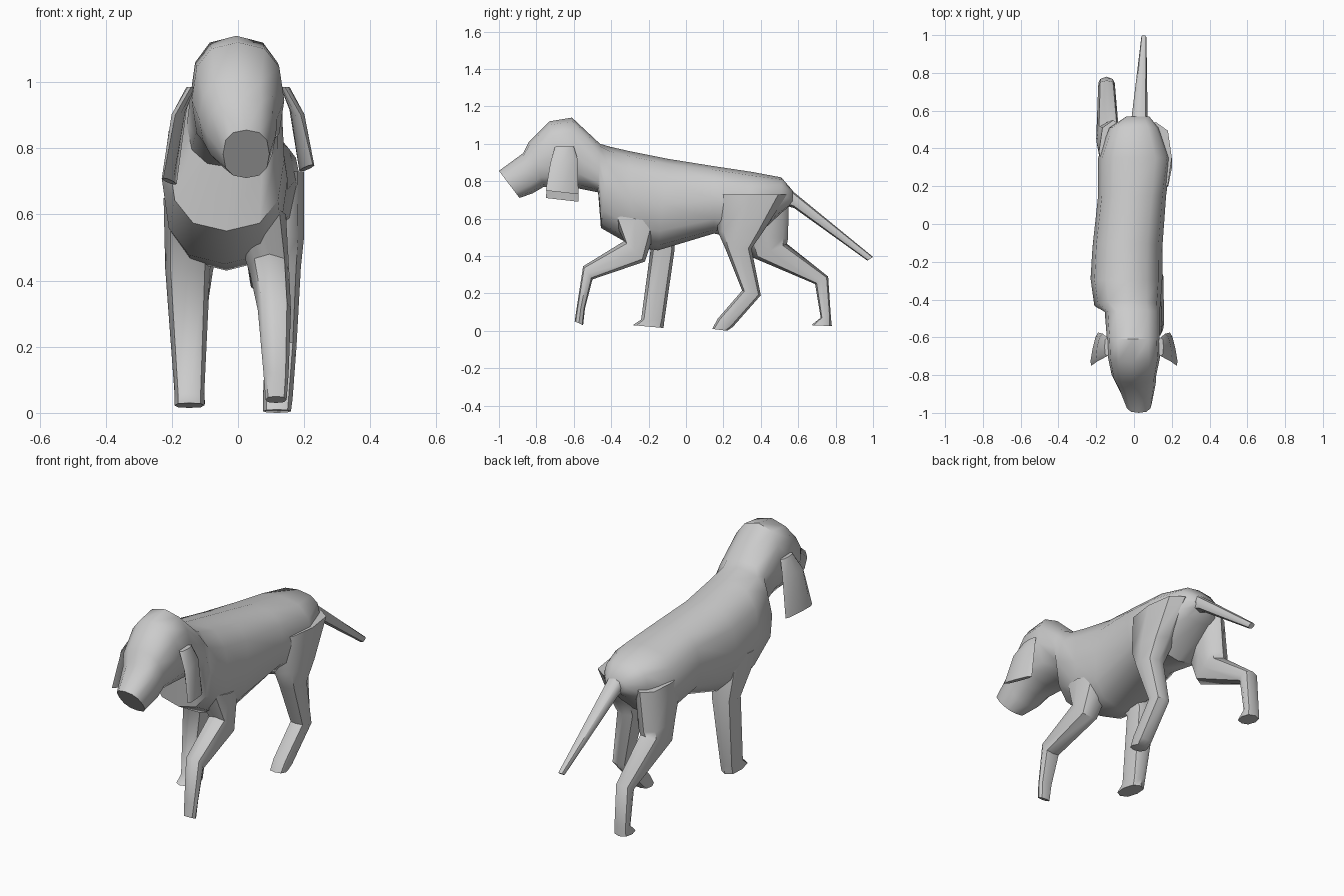
import bpy, bmesh, math
from mathutils import Vector


def loft(name, rings, sides=8, power=0.8):
    """Skin closed rings. Each ring: edge point a (y, z), opposite edge point b (y, z),
    centre x, half width in x, and optional x skew from a to b."""
    bm = bmesh.new()
    loops = []
    for a, b, x, hw, *skew in rings:
        s = skew[0] if skew else 0
        pa, pb = Vector((x - s, *a)), Vector((x + s, *b))
        mid, half = (pa + pb) / 2, (pb - pa) / 2
        loop = []
        for i in range(sides):
            t = 2 * math.pi * i / sides
            c, n = (math.copysign(abs(v) ** power, v) if abs(v) > 1e-6 else 0
                    for v in (math.cos(t), math.sin(t)))
            loop.append(bm.verts.new(mid + half * c + Vector((hw * n, 0, 0))))
        loops.append(loop)
    for p, q in zip(loops, loops[1:]):
        for i in range(sides):
            j = (i + 1) % sides
            bm.faces.new((p[i], p[j], q[j], q[i]))
    bm.faces.new(loops[0])
    bm.faces.new(loops[-1])
    bmesh.ops.recalc_face_normals(bm, faces=bm.faces)
    me = bpy.data.meshes.new(name)
    bm.to_mesh(me)
    bm.free()
    ob = bpy.data.objects.new(name, me)
    bpy.context.collection.objects.link(ob)
    bpy.ops.object.select_all(action='DESELECT')
    ob.select_set(True)
    bpy.context.view_layer.objects.active = ob
    bpy.ops.object.shade_smooth_by_angle(angle=math.radians(50))
    return ob


# head, neck and trunk in one skin, snout to rump
loft("head_and_body", [
    ((-0.89, 0.71), (-1.0, 0.855), 0.025, 0.07),
    ((-0.82, 0.735), (-0.87, 0.95), 0.01, 0.105),
    ((-0.76, 0.77), (-0.84, 1.01), 0.0, 0.118),
    ((-0.66, 0.77), (-0.73, 1.12), 0.0, 0.14),
    ((-0.57, 0.76), (-0.61, 1.14), -0.005, 0.14),
    ((-0.47, 0.74), (-0.46, 1.0), -0.01, 0.145),
    ((-0.455, 0.55), (-0.41, 0.985), -0.035, 0.175),
    ((-0.28, 0.45), (-0.3, 0.96), -0.04, 0.19),
    ((-0.15, 0.43), (-0.1, 0.92), -0.035, 0.185),
    ((0.15, 0.52), (0.15, 0.88), -0.01, 0.18),
    ((0.35, 0.48), (0.35, 0.85), 0.003, 0.193),
    ((0.51, 0.63), (0.51, 0.82), 0.0, 0.13),
    ((0.57, 0.68), (0.57, 0.75), 0.02, 0.06),
], sides=12)

# right front leg, reaching forward
loft("front_leg_right", [
    ((-0.40, 0.62), (-0.15, 0.58), 0.06, 0.085),
    ((-0.33, 0.48), (-0.22, 0.37), 0.095, 0.06),
    ((-0.55, 0.345), (-0.50, 0.275), 0.11, 0.05),
    ((-0.585, 0.12), (-0.54, 0.12), 0.115, 0.038),
    ((-0.595, 0.05), (-0.55, 0.03), 0.115, 0.032),
])

# left front leg, standing
loft("front_leg_left", [
    ((-0.38, 0.65), (-0.10, 0.65), -0.145, 0.08),
    ((-0.19, 0.43), (-0.06, 0.44), -0.152, 0.068),
    ((-0.24, 0.06), (-0.115, 0.06), -0.147, 0.045),
    ((-0.285, 0.03), (-0.12, 0.015), -0.147, 0.045),
])

# right hind leg, swung under the body
loft("hind_leg_right", [
    ((0.16, 0.73), (0.54, 0.73), 0.115, 0.085),
    ((0.17, 0.53), (0.42, 0.54), 0.125, 0.075),
    ((0.21, 0.44), (0.35, 0.44), 0.13, 0.06),
    ((0.30, 0.215), (0.40, 0.19), 0.13, 0.047),
    ((0.17, 0.065), (0.25, 0.02), 0.12, 0.045),
    ((0.14, 0.01), (0.22, 0.0), 0.118, 0.042),
])

# left hind leg, pushing back
loft("hind_leg_left", [
    ((0.22, 0.72), (0.55, 0.70), -0.11, 0.075),
    ((0.32, 0.52), (0.545, 0.49), -0.13, 0.068),
    ((0.36, 0.39), (0.54, 0.465), -0.138, 0.062),
    ((0.69, 0.25), (0.76, 0.29), -0.145, 0.045),
    ((0.72, 0.07), (0.775, 0.07), -0.145, 0.043),
    ((0.67, 0.03), (0.78, 0.025), -0.145, 0.045),
])

# tail
loft("tail", [
    ((0.50, 0.68), (0.50, 0.80), 0.02, 0.06),
    ((0.58, 0.655), (0.56, 0.755), 0.03, 0.042),
    ((0.97, 0.375), (1.0, 0.395), 0.052, 0.014),
])

# hanging ears, flared outwards at the front edge
for name, s, drop in (("ear_right", 1, 0.0), ("ear_left", -1, -0.04)):
    loft(name, [
        ((-0.70, 0.985), (-0.60, 0.985), s * 0.142, 0.014),
        ((-0.725, 0.90), (-0.58, 0.92), s * 0.178, 0.018, -s * 0.012),
        ((-0.75, 0.75 + drop), (-0.575, 0.73 + drop), s * 0.208, 0.012, -s * 0.018),
    ])
